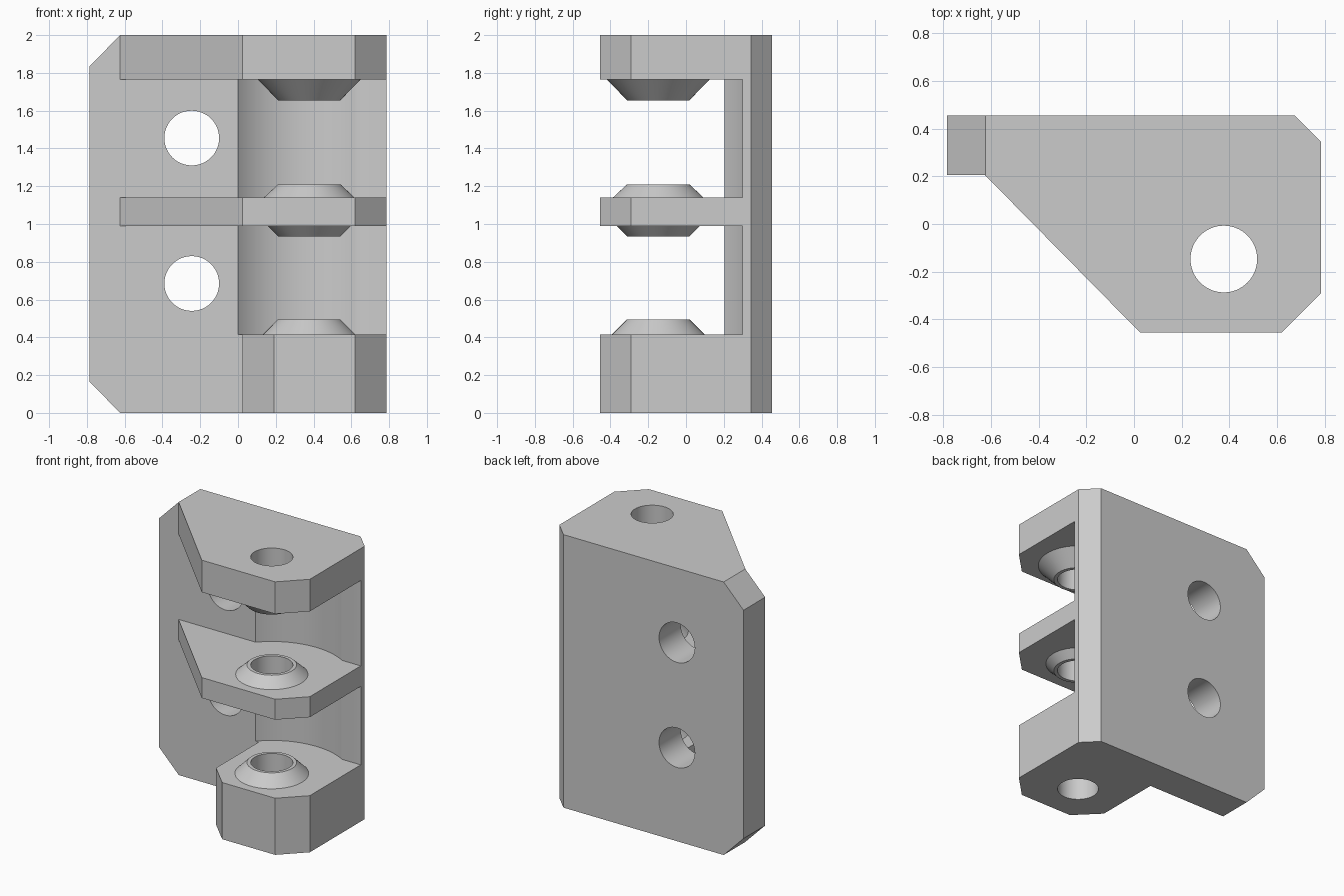
import bpy, bmesh, math
from mathutils import Matrix, Vector

if "Cube" in bpy.data.objects:
    bpy.data.objects.remove(bpy.data.objects["Cube"], do_unlink=True)

grey = bpy.data.materials.new("plain grey")
grey.use_nodes = True
grey.diffuse_color = (0.6, 0.6, 0.6, 1)
grey.node_tree.nodes["Principled BSDF"].inputs["Base Color"].default_value = (0.6, 0.6, 0.6, 1)

PIN = Vector((0.377, -0.147))   # vertical pin axis
WALL = 0.205                    # front face of the back plate
END = 0.785                     # half width


def to_object(name, bm):
    bmesh.ops.recalc_face_normals(bm, faces=bm.faces)
    mesh = bpy.data.meshes.new(name)
    bm.to_mesh(mesh)
    bm.free()
    mesh.materials.append(grey)
    ob = bpy.data.objects.new(name, mesh)
    bpy.context.collection.objects.link(ob)
    return ob


def prism(name, outline, low, high, axis="z"):
    """Extrude an outline along z, or an x-z outline along y."""
    bm = bmesh.new()
    place = (lambda a, b, c: (a, b, c)) if axis == "z" else (lambda a, b, c: (a, c, b))
    face = bm.faces.new([bm.verts.new(place(a, b, low)) for a, b in outline])
    new = bmesh.ops.extrude_face_region(bm, geom=[face])["geom"]
    verts = [g for g in new if isinstance(g, bmesh.types.BMVert)]
    bmesh.ops.translate(bm, verts=verts, vec=place(0, 0, high - low))
    return to_object(name, bm)


def cone(name, x, y, low, high, r_low, r_high):
    bm = bmesh.new()
    bmesh.ops.create_cone(bm, cap_ends=True, segments=64, radius1=r_low, radius2=r_high,
                          depth=high - low,
                          matrix=Matrix.Translation((x, y, (low + high) / 2)))
    return to_object(name, bm)


def combine(body, tool, operation):
    tool.hide_render = True
    mod = body.modifiers.new("shape", "BOOLEAN")
    mod.operation, mod.solver, mod.object = operation, "EXACT", tool
    bpy.context.view_layer.objects.active = body
    bpy.ops.object.modifier_apply(modifier=mod.name)
    bpy.data.objects.remove(tool, do_unlink=True)


# Solid block with the full plan outline
body = prism("hinge_bracket", [
    (-END, 0.455), (-END, WALL), (-0.625, WALL), (0.025, -0.455),
    (0.62, -0.455), (END, -0.29), (END, 0.345), (0.675, 0.455)], 0, 2)

# Two gaps between the shelves, with a round groove in the back plate
radius = math.hypot(PIN.x, WALL - PIN.y)
side = 0.30
start = math.asin((side - PIN.y) / radius)
stop = math.atan2(WALL - PIN.y, -PIN.x)
groove = []
for i in range(33):
    t = start + (stop - start) * i / 32
    groove.append((PIN.x + radius * math.cos(t), PIN.y + radius * math.sin(t)))
gap = [(-1, WALL), (-1, -1), (1, -1), (1, side)] + groove
for low, high in ((0.415, 0.99), (1.14, 1.765)):
    combine(body, prism("gap_cutter", gap, low, high), "DIFFERENCE")

# Narrow foot under the lower gap
combine(body, prism("foot_cutter", [
    (-1, WALL), (-1, -1), (0.19, -1), (0.19, -0.455), (0.025, -0.29), (0.025, WALL)],
    -0.1, 0.5), "DIFFERENCE")

# Chamfered outer corners of the back plate
for edge, d in ((0, 1), (2, -1)):
    corner = [(-END - 0.1, edge + d * 0.265), (-0.625 + 0.1, edge - d * 0.1),
              (-END - 0.1, edge - d * 0.1)]
    combine(body, prism("corner_cutter", corner, WALL - 0.1 if d > 0 else WALL - 0.002,
                        0.6, "y"), "DIFFERENCE")

# Screw holes through the back plate
for z in (0.685, 1.455):
    ring = [(-0.245 + 0.145 * math.cos(math.tau * i / 48),
             z + 0.145 * math.sin(math.tau * i / 48)) for i in range(48)]
    combine(body, prism("screw_hole_cutter", ring, 0.1, 0.6, "y"), "DIFFERENCE")

# Conical bosses around the pin, sunk slightly into the shelves
TIP, SINK = 0.165, 0.02
for base, tip, r in ((0.415, 0.495, 0.245), (0.99, 0.935, 0.22),
                     (1.14, 1.21, 0.24), (1.765, 1.655, 0.272)):
    wide = r + SINK * (r - TIP) / abs(tip - base)
    if tip > base:
        boss = cone("boss", *PIN, base - SINK, tip, wide, TIP)
    else:
        boss = cone("boss", *PIN, tip, base + SINK, TIP, wide)
    combine(body, boss, "UNION")

# Pin hole through every shelf
combine(body, cone("pin_hole_cutter", *PIN, -0.1, 2.1, 0.14, 0.14), "DIFFERENCE")

# One colour, smooth round surfaces with crisp edges
body.data.materials.clear()
body.data.materials.append(grey)
for p in body.data.polygons:
    p.material_index = 0
bpy.ops.object.select_all(action="DESELECT")
body.select_set(True)
bpy.context.view_layer.objects.active = body
bpy.ops.object.shade_smooth_by_angle(angle=math.radians(30))
